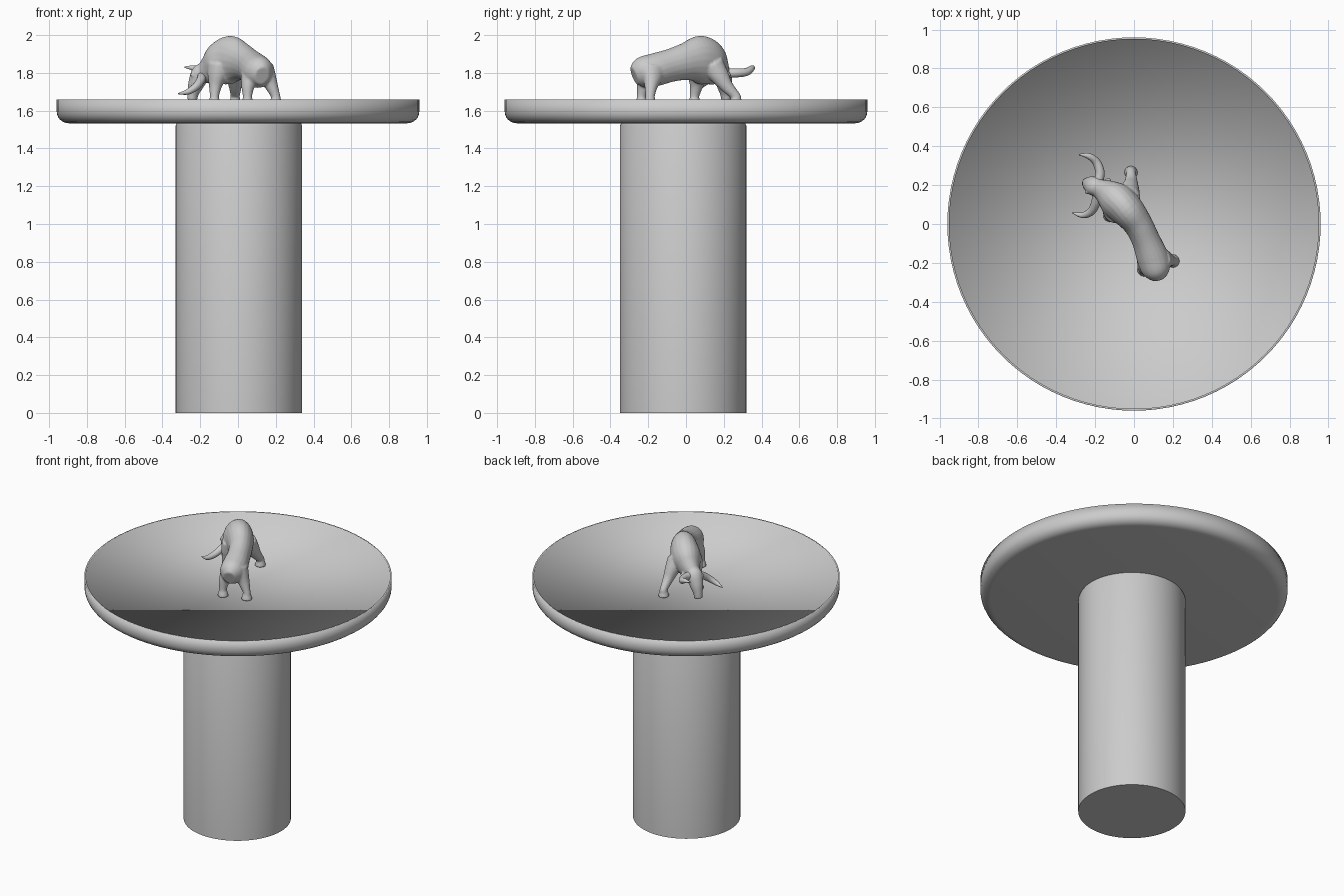
import bpy, bmesh, math
from mathutils import Vector

if "Cube" in bpy.data.objects:
    bpy.data.objects.remove(bpy.data.objects["Cube"])

SIDE = Vector((0.87, 0.5, 0))   # across the bull's body
UP = Vector((0, 0, 1))


def finish(name, bm):
    bmesh.ops.recalc_face_normals(bm, faces=bm.faces)
    for f in bm.faces:
        f.smooth = True
    me = bpy.data.meshes.new(name)
    bm.to_mesh(me)
    bm.free()
    ob = bpy.data.objects.new(name, me)
    bpy.context.collection.objects.link(ob)
    return ob


def skin(bm, rings):
    for a, b in zip(rings, rings[1:]):
        n = len(a)
        for i in range(n):
            bm.faces.new((a[i], a[(i + 1) % n], b[(i + 1) % n], b[i]))
    bm.faces.new(rings[0])
    bm.faces.new(rings[-1])


def lathe(name, profile, n=96, cx=0, cy=0):
    bm = bmesh.new()
    skin(bm, [[bm.verts.new((cx + r * math.cos(2 * math.pi * i / n),
                             cy + r * math.sin(2 * math.pi * i / n), z))
               for i in range(n)] for r, z in profile])
    return finish(name, bm)


def catmull(p, steps=5):
    q = [p[0]] + p + [p[-1]]
    out = []
    for a, b, c, d in zip(q, q[1:], q[2:], q[3:]):
        for s in range(steps):
            t = s / steps
            out.append([0.5 * (2 * v + (w - u) * t + (2 * u - 5 * v + 4 * w - x) * t * t
                               + (3 * v - u - 3 * w + x) * t ** 3)
                        for u, v, w, x in zip(a, b, c, d)])
    return out + [list(p[-1])]


def loft(bm, pts, ref=SIDE, n=20):
    """Elliptical tube through (x, y, z, half width along ref, other half width)."""
    pts = catmull(pts)
    pos = [Vector(p[:3]) for p in pts]
    rings = []
    for i, p in enumerate(pts):
        t = (pos[min(i + 1, len(pos) - 1)] - pos[max(i - 1, 0)]).normalized()
        v = t.cross(ref).normalized()
        u = v.cross(t)
        rings.append([bm.verts.new(pos[i] + u * p[3] * math.cos(2 * math.pi * k / n)
                                   + v * p[4] * math.sin(2 * math.pi * k / n))
                      for k in range(n)])
    skin(bm, rings)


# pillar
pillar = lathe("pillar", [(0.335, 0), (0.335, 1.52), (0.328, 1.535)], 64, 0.005, -0.015)
bpy.context.view_layer.objects.active = pillar
pillar.select_set(True)
bpy.ops.object.shade_smooth_by_angle(angle=math.radians(40))

# shallow tray with thin lip and smooth-shaded flat floor
R = 0.96
edge = [(R - 0.065 + 0.065 * math.sin(a), 1.595 - 0.062 * math.cos(a))
        for a in [math.radians(15 * k) for k in range(7)]]
lathe("tray", edge + [(R, 1.66), (R - 0.01, 1.66), (R - 0.01, 1.628)], 96)

# bull body, head and legs, fused into one skin
bm = bmesh.new()
loft(bm, [(.128, -.275, 1.785, .04, .05), (.115, -.235, 1.80, .075, .082),
          (.095, -.17, 1.815, .082, .088), (.06, -.08, 1.84, .073, .088),
          (.02, .0, 1.86, .075, .10), (-.035, .07, 1.87, .088, .127),
          (-.09, .12, 1.85, .092, .12), (-.14, .16, 1.82, .068, .09),
          (-.185, .188, 1.80, .045, .055)])
loft(bm, [(-.17, .18, 1.83, .03, .03), (-.195, .192, 1.80, .052, .048),
          (-.222, .203, 1.74, .043, .042), (-.238, .21, 1.69, .03, .03),
          (-.243, .212, 1.655, .027, .025)])


def leg(hip, knee, foot, thick, length):
    fx, fy = foot
    loft(bm, [(*hip, thick, length),
              ((hip[0] + knee[0]) / 2, (hip[1] + knee[1]) / 2, (hip[2] + knee[2]) / 2,
               thick * .85, length * .8),
              (*knee, .034, .036), (fx, fy, 1.675, .024, .025),
              (fx, fy, 1.655, .029, .03), (fx, fy, 1.628, .036, .037)])


leg((.07, -.19, 1.82), (.052, -.225, 1.725), (.05, -.235), .05, .07)
leg((.135, -.17, 1.82), (.178, -.185, 1.73), (.2, -.19), .05, .07)
leg((-.10, .07, 1.84), (-.12, .055, 1.73), (-.125, .045), .06, .07)
leg((-.025, .14, 1.84), (-.015, .215, 1.73), (-.015, .265), .055, .065)

# ears
for s in (-1, 1):
    c = Vector((-.185, .195, 1.79))
    a, b = c + s * SIDE * .04, c + s * SIDE * .075
    loft(bm, [(*a, .014, .012), (*((a + b) / 2), .018, .012), (*b, .006, .006)], UP)

bull = finish("bull_body", bm)
m = bull.modifiers.new("fuse", 'REMESH')
m.mode = 'VOXEL'
m.voxel_size = 0.006
m.use_smooth_shade = True
m = bull.modifiers.new("soften", 'SMOOTH')
m.iterations = 6

# horns
for name, path in (
    ("far_horn", [(-.185, .21, 1.80), (-.175, .265, 1.80), (-.195, .32, 1.805),
                  (-.235, .35, 1.825), (-.283, .357, 1.83)]),
    ("near_horn", [(-.19, .175, 1.79), (-.195, .115, 1.765), (-.22, .065, 1.73),
                   (-.265, .045, 1.70), (-.317, .058, 1.69)]),
):
    bm = bmesh.new()
    radii = (.024, .024, .021, .015, .003)
    loft(bm, [(*p, r, r) for p, r in zip(path, radii)], UP, 16)
    finish(name, bm)
